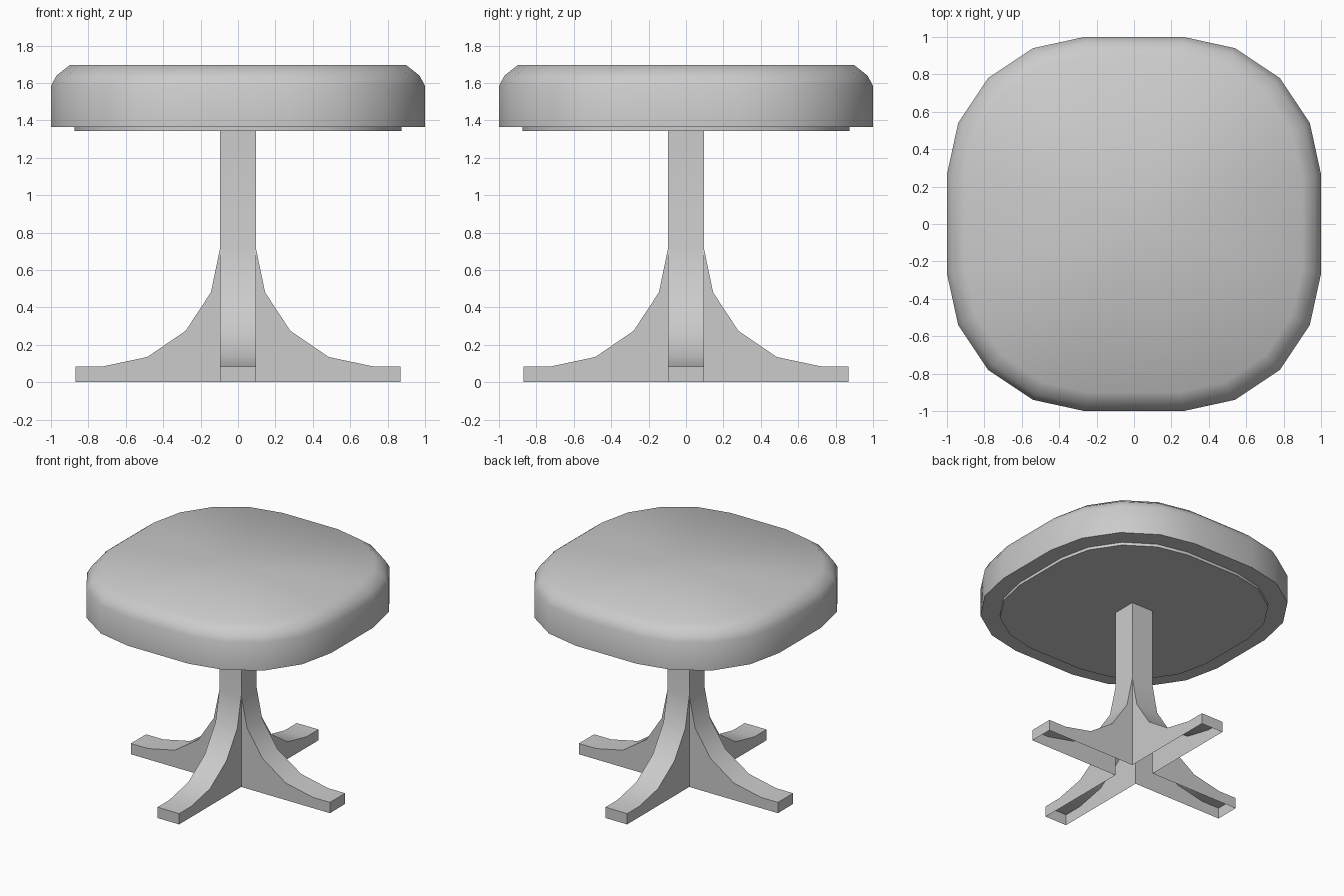
import bpy, bmesh, math

cube = bpy.data.objects.get("Cube")
if cube:
    bpy.data.objects.remove(cube, do_unlink=True)

grey = bpy.data.materials.new("light grey")
grey.use_nodes = True
grey.diffuse_color = (0.6, 0.6, 0.6, 1)
grey.node_tree.nodes["Principled BSDF"].inputs["Base Color"].default_value = (0.6, 0.6, 0.6, 1)


def finish(bm, name, angle):
    mesh = bpy.data.meshes.new(name)
    bm.to_mesh(mesh)
    bm.free()
    obj = bpy.data.objects.new(name, mesh)
    bpy.context.collection.objects.link(obj)
    mesh.materials.append(grey)
    bpy.ops.object.select_all(action="DESELECT")
    obj.select_set(True)
    bpy.context.view_layer.objects.active = obj
    bpy.ops.object.shade_smooth_by_angle(angle=math.radians(angle))
    return obj


def turn(p, k):
    """Quarter turns about the vertical axis."""
    x, y = p
    for _ in range(k):
        x, y = -y, x
    return x, y


# Rounded-square outline shared by the cushion and the plate below it
CORNER = [(1, 0.265), (0.94, 0.54), (0.78, 0.78), (0.54, 0.94), (0.265, 1)]
OUTLINE = [turn(p, k) for k in range(4) for p in CORNER]


def stack(name, rings, angle):
    """Loft scaled outlines upward; cap the bottom flat and fan the top."""
    bm = bmesh.new()
    loops = [[bm.verts.new((x * s, y * s, z)) for x, y in OUTLINE] for s, z in rings]
    n = len(OUTLINE)
    for a, b in zip(loops, loops[1:]):
        for i in range(n):
            j = (i + 1) % n
            bm.faces.new((a[i], a[j], b[j], b[i]))
    bm.faces.new(loops[0][::-1])
    centre = bm.verts.new((0, 0, rings[-1][1]))
    for i in range(n):
        bm.faces.new((loops[-1][i], loops[-1][(i + 1) % n], centre))
    return finish(bm, name, angle)


stack("seat_cushion", [(1, 1.365), (1, 1.585), (0.97, 1.64), (0.9, 1.695)], 45)
stack("seat_plate", [(0.873, 1.342), (0.873, 1.365)], 30)

# Pedestal: square post flaring into four curved feet, open underneath
W = 0.095
CURVE = [(W, 1.345), (W, 0.72), (0.145, 0.48), (0.28, 0.275),
         (0.485, 0.135), (0.72, 0.085), (0.87, 0.085), (0.87, 0)]
bm = bmesh.new()
for k in range(4):
    def point(x, y, z):
        return bm.verts.new((*turn((x, y), k), z))
    left = [point(x, -W, z) for x, z in CURVE]
    right = [point(x, W, z) for x, z in CURVE]
    for i in range(len(CURVE) - 1):
        bm.faces.new((left[i], left[i + 1], right[i + 1], right[i]))
    # Flat cheeks from the curve down to the ground
    bm.faces.new([point(W, -W, 0)] + left[:0:-1])
    bm.faces.new([point(W, W, 0)] + right[1:])
bmesh.ops.remove_doubles(bm, verts=bm.verts, dist=0.0005)
bmesh.ops.recalc_face_normals(bm, faces=bm.faces)
finish(bm, "pedestal", 40)
